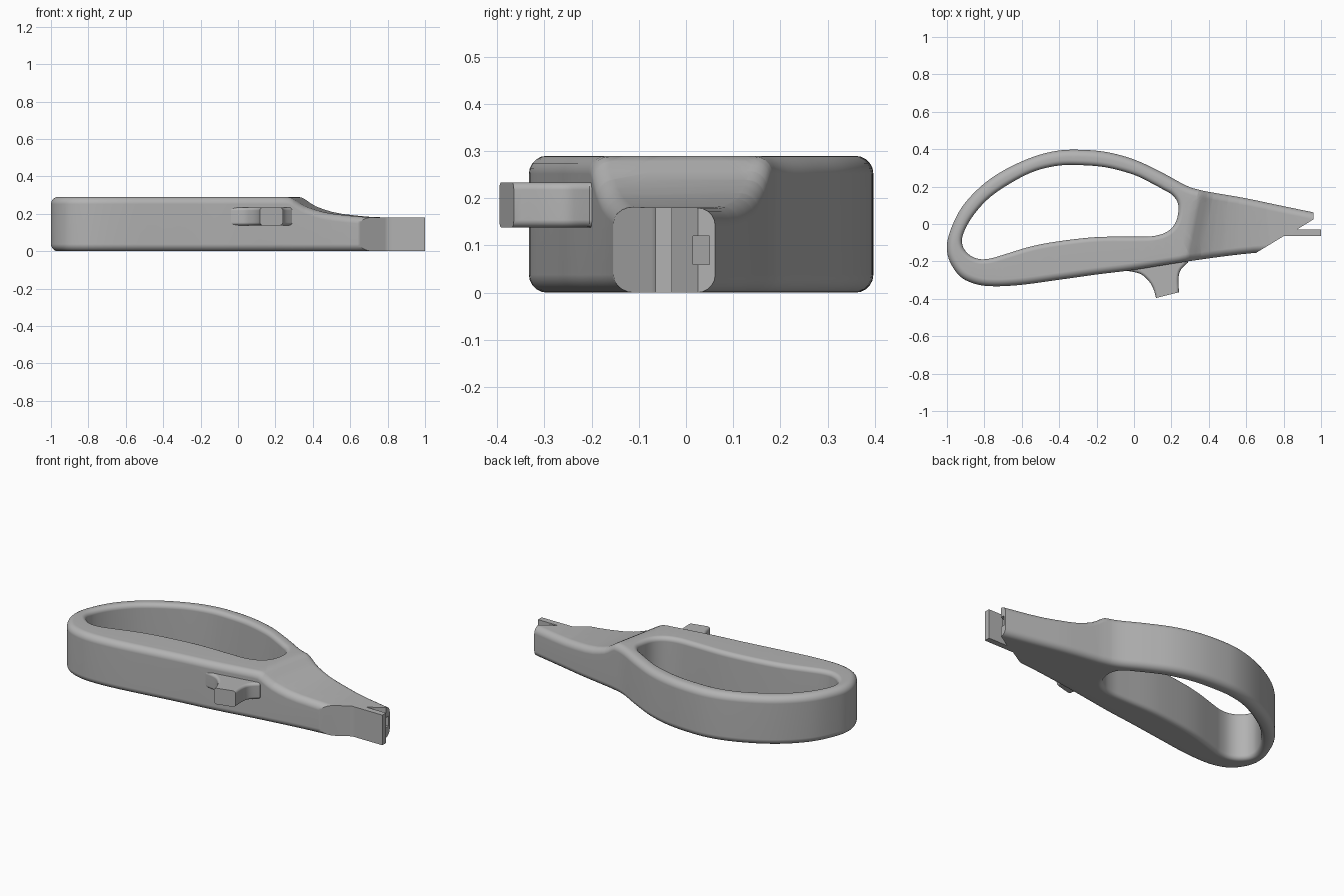
import bpy, bmesh, math
from mathutils import Vector

cube = bpy.data.objects.get("Cube")
if cube:
    bpy.data.objects.remove(cube, do_unlink=True)

grey = bpy.data.materials.new("plain grey")
grey.use_nodes = True
grey.diffuse_color = (0.45, 0.45, 0.45, 1)
grey.node_tree.nodes["Principled BSDF"].inputs["Base Color"].default_value = (0.45, 0.45, 0.45, 1)


def smooth_path(points, closed, steps=5):
    """Catmull-Rom curve through the points."""
    p = [Vector(q) for q in points]
    n = len(p)
    pick = (lambda i: p[i % n]) if closed else (lambda i: p[max(0, min(n - 1, i))])
    out = []
    for i in range(n if closed else n - 1):
        a, b, c, d = (pick(i + k) for k in (-1, 0, 1, 2))
        for s in range(steps):
            t = s / steps
            out.append(0.5 * (2 * b + (c - a) * t + (2 * a - 5 * b + 4 * c - d) * t ** 2
                              + (3 * b - a - 3 * c + d) * t ** 3))
    return out if closed else out + [p[-1]]


def offset(path, dist):
    """Move a closed path towards its left side."""
    out = []
    for i, p in enumerate(path):
        t1 = (p - path[i - 1]).normalized()
        t2 = (path[(i + 1) % len(path)] - p).normalized()
        n1, n2 = Vector((-t1.y, t1.x)), Vector((-t2.y, t2.x))
        m = (n1 + n2).normalized()
        out.append(p + m * dist / max(m.dot(n1), 0.5))
    return out


def rounded_slab(loops, z0, z1, seg=5):
    """Slab bounded by (path, edge radius) loops, rounded at top and bottom."""
    bm = bmesh.new()
    bottom, top = [], []
    for path, r in loops:
        arc = [(r * (1 - math.sin(a)), r * (1 - math.cos(a)))
               for a in (k / seg * math.pi / 2 for k in range(seg + 1))]
        section = [(d, z0 + z) for d, z in arc] + [(d, z1 - z) for d, z in reversed(arc)]
        rings = [[bm.verts.new((p.x, p.y, z)) for p in offset(path, d)] for d, z in section]
        n = len(path)
        for lo, hi in zip(rings, rings[1:]):
            for i in range(n):
                j = (i + 1) % n
                bm.faces.new((lo[i], lo[j], hi[j], hi[i]))
        for ring, edges in ((rings[0], bottom), (rings[-1], top)):
            edges += [bm.edges.get((ring[i], ring[(i + 1) % n])) for i in range(n)]
    for edges in (bottom, top):
        bmesh.ops.triangle_fill(bm, edges=edges, use_beauty=True, normal=(0, 0, 1))
    return bm


def make_object(name, bm):
    bmesh.ops.recalc_face_normals(bm, faces=bm.faces[:])
    mesh = bpy.data.meshes.new(name)
    bm.to_mesh(mesh)
    bm.free()
    mesh.materials.append(grey)
    ob = bpy.data.objects.new(name, mesh)
    bpy.context.collection.objects.link(ob)
    return ob


def carve(ob, outline, z0=-0.1, z1=0.5):
    """Cut an upright prism out of an object."""
    bm = bmesh.new()
    face = bm.faces.new([bm.verts.new((x, y, z0)) for x, y in outline])
    new = bmesh.ops.extrude_face_region(bm, geom=[face])["geom"]
    bmesh.ops.translate(bm, vec=(0, 0, z1 - z0),
                        verts=[v for v in new if isinstance(v, bmesh.types.BMVert)])
    cutter = make_object("cutter", bm)
    cutter.hide_render = True
    mod = ob.modifiers.new("cut", "BOOLEAN")
    mod.operation, mod.solver, mod.object = "DIFFERENCE", "EXACT", cutter
    bpy.context.view_layer.objects.active = ob
    bpy.ops.object.modifier_apply(modifier=mod.name)
    bpy.data.objects.remove(cutter, do_unlink=True)


def finish(ob):
    bpy.ops.object.select_all(action="DESELECT")
    ob.select_set(True)
    bpy.context.view_layer.objects.active = ob
    bpy.ops.object.shade_smooth_by_angle(angle=math.radians(35))
    ob.modifiers.new("even shading", "WEIGHTED_NORMAL").keep_sharp = True


# Handle loop and nose in one slab
outer = [(1.1, .033), (.8, .095), (.6, .137), (.45, .163), (.36, .18), (.28, .205), (.15, .275),
         (0, .345), (-.15, .385), (-.3, .397), (-.42, .39), (-.55, .355), (-.7, .285), (-.82, .2),
         (-.92, .09), (-.98, -.03), (-1, -.12), (-.985, -.2), (-.93, -.28), (-.85, -.32),
         (-.75, -.333), (-.6, -.325), (-.4, -.298), (-.2, -.27), (0, -.245), (.3, -.198),
         (.64, -.155), (1.1, -.125)]
hole = [(-.3, .315), (-.42, .31), (-.55, .275), (-.69, .2), (-.79, .125), (-.87, .03),
        (-.915, -.06), (-.915, -.12), (-.88, -.165), (-.83, -.187), (-.77, -.185), (-.7, -.165),
        (-.55, -.12), (-.4, -.092), (-.2, -.07), (0, -.068), (.1, -.065), (.17, -.045),
        (.215, -.005), (.235, .05), (.235, .11), (.205, .155), (.16, .182), (.1, .215),
        (0, .263), (-.15, .303)]
HEIGHT = 0.29
bm = rounded_slab([(smooth_path(outer, False), 0.038),
                   (smooth_path(hole, True)[::-1], 0.026)], 0, HEIGHT)

# Lower the top of the nose along a concave slope
slope = [(.28, .29), (.31, .288), (.33, .278), (.36, .257), (.39, .24), (.43, .225),
         (.48, .21), (.54, .199), (.62, .19), (.7, .183), (.8, .18)]
SKEW = 0.2
for u, _ in slope:
    bmesh.ops.bisect_plane(bm, geom=bm.verts[:] + bm.edges[:] + bm.faces[:], dist=1e-5,
                           plane_co=(u, 0, 0), plane_no=(1, -SKEW, 0))


def top_height(u):
    if u <= slope[0][0]:
        return HEIGHT
    for (u0, h0), (u1, h1) in zip(slope, slope[1:]):
        if u <= u1:
            return h0 + (h1 - h0) * (u - u0) / (u1 - u0)
    return slope[-1][1]


for v in bm.verts:
    if v.co.z > HEIGHT / 2:
        v.co.z -= HEIGHT - top_height(v.co.x - SKEW * v.co.y)
body = make_object("handle_and_nose", bm)

# Shape the tip: slanted side, thin blade, slanted slot and small pocket
carve(body, [(.635, -.165), (.8, -.065), (1, -.065), (1, -.03), (.87, -.03), (.96, .025),
             (.96, .15), (1.3, .15), (1.3, -.3), (.635, -.3)])
carve(body, [(.9, .015), (.935, .05), (1.02, .05), (1.02, .015)], 0.06, 0.12)
finish(body)

# Trigger with a flared root and a flat end
flare = smooth_path([(-.04, -.25), (.03, -.265), (.075, -.3), (.103, -.345), (.117, -.395),
                     (.125, -.45)], False)
back = smooth_path([(.24, -.45), (.24, -.365), (.238, -.29), (.25, -.245), (.29, -.205)], False)
root = [Vector((.28, -.16)), Vector((0, -.2))]
trigger = make_object("trigger", rounded_slab([(flare + back + root, 0.016)], 0.138, 0.234, 4))
carve(trigger, [(0, -.6), (.36, -.6), (.36, -.335), (0, -.425)])
finish(trigger)
